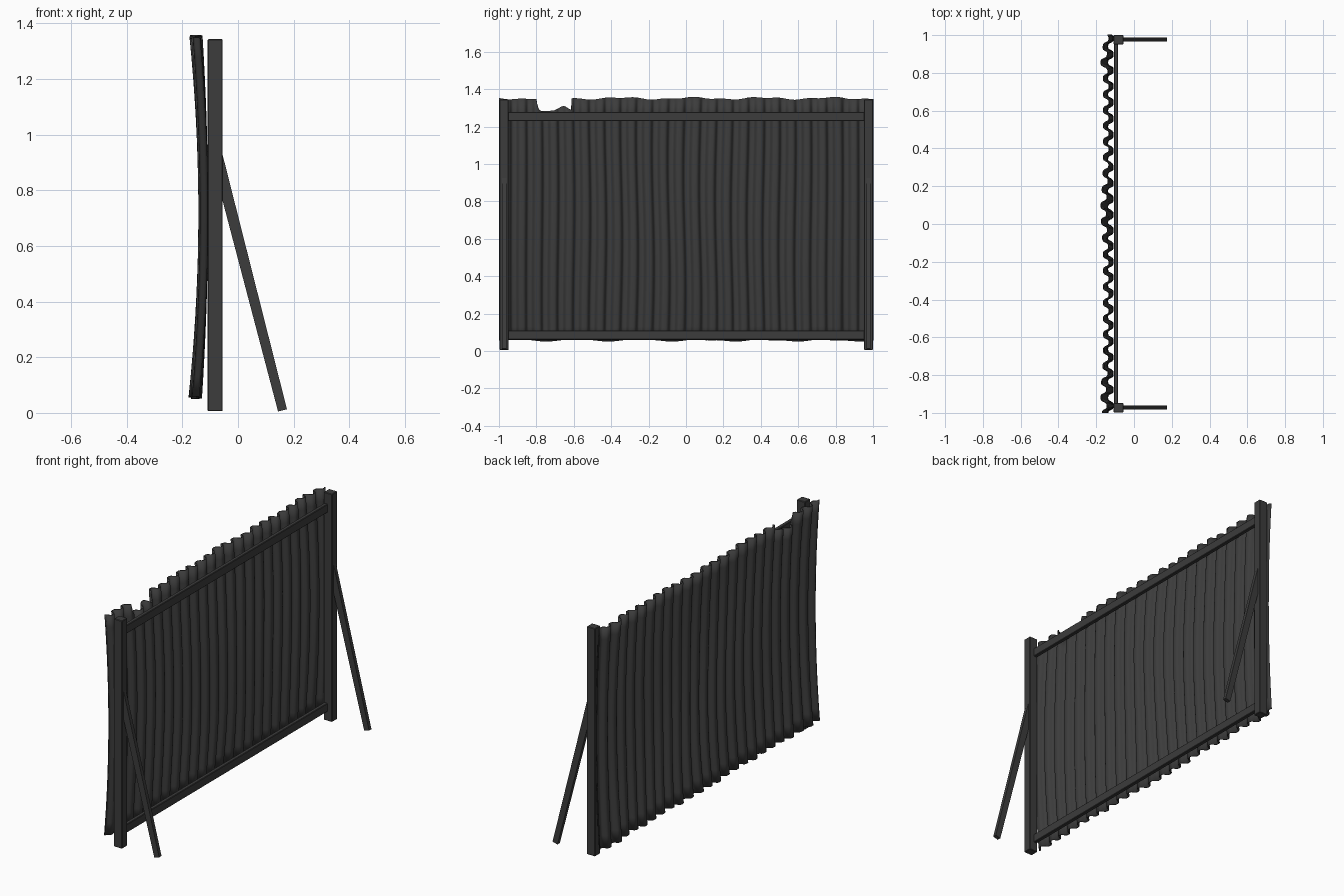
import bpy, bmesh, math
from mathutils import Vector

if "Cube" in bpy.data.objects:
    bpy.data.objects.remove(bpy.data.objects["Cube"])

dark = bpy.data.materials.new("dark_metal")
dark.diffuse_color = (0.045, 0.045, 0.045, 1)
dark.use_nodes = True
dark.node_tree.nodes["Principled BSDF"].inputs["Base Color"].default_value = dark.diffuse_color


def finish(name, bm):
    bmesh.ops.recalc_face_normals(bm, faces=bm.faces)
    me = bpy.data.meshes.new(name)
    bm.to_mesh(me)
    bm.free()
    me.materials.append(dark)
    ob = bpy.data.objects.new(name, me)
    bpy.context.collection.objects.link(ob)
    return ob


def box(name, lo, hi, bevel=0.003):
    bm = bmesh.new()
    bmesh.ops.create_cube(bm, size=1)
    lo, hi = Vector(lo), Vector(hi)
    for v in bm.verts:
        v.co = Vector([(lo[i] + hi[i]) / 2 + v.co[i] * (hi[i] - lo[i]) for i in range(3)])
    ob = finish(name, bm)
    mod = ob.modifiers.new("edge", 'BEVEL')
    mod.width, mod.segments = bevel, 1
    return ob


# Posts and their slanted braces
def brace(name, y):
    top, foot = Vector((-0.075, 0, 0.92)), Vector((0.16, 0, 0.009))
    d = (foot - top).normalized()
    side = Vector((-d.z, 0, d.x))
    bm = bmesh.new()
    rings = []
    for p, w in ((top, 0.021), (foot, 0.0165)):
        rings.append([bm.verts.new(p + side * w * s + Vector((0, y + 0.011 * t, 0)))
                      for s, t in ((-1, -1), (1, -1), (1, 1), (-1, 1))])
    bm.faces.new(rings[0])
    bm.faces.new(rings[1])
    for i in range(4):
        j = (i + 1) % 4
        bm.faces.new((rings[0][i], rings[0][j], rings[1][j], rings[1][i]))
    finish(name, bm)


for label, y in (("left", -0.972), ("right", 0.976)):
    box(label + "_post", (-0.109, y - 0.025, 0.006), (-0.055, y + 0.024, 1.344))
    brace(label + "_brace", y)

# Horizontal rails
for label, z in (("lower", 0.06), ("upper", 1.229)):
    box(label + "_rail", (-0.107, -0.955, z), (-0.084, 0.96, z + 0.05))


# Corrugated sheet: bowed in z, ribbed in y, ragged at top and bottom
def top_edge(y):
    if -0.80 < y < -0.605:
        t = (y + 0.80) / 0.195
        drop = 0.06 * max(0, 1 - t / 0.12) ** 2
        return 1.284 + drop + 0.025 * math.exp(-((t - 0.75) / 0.17) ** 2)
    return 1.351 + 0.005 * math.sin(17 * y + 1) + 0.003 * math.sin(41 * y)


def bottom_edge(y):
    return 0.056 + 0.004 * math.sin(19 * y) + 0.002 * math.sin(37 * y + 1)


def sheet_x(y, z):
    rib = math.cos(2 * math.pi * (y - 0.01) / 0.0845)
    rib = math.tanh(2 * rib) / math.tanh(2)
    extra = sum(math.exp(-((y - c) / w) ** 2) for c, w in ((0.07, 0.13), (-0.9, 0.11), (0.86, 0.05)))
    bow = (0.021 + 0.013 * extra) * ((z - 0.72) / 0.65) ** 2
    return -0.125 - 0.0145 * rib - bow


bm = bmesh.new()
cols, rows = 400, 18
grid = []
for i in range(cols + 1):
    y = -1 + 2 * i / cols
    z0, z1 = bottom_edge(y), top_edge(y)
    line = []
    for k in range(rows + 1):
        z = z0 + (z1 - z0) * k / rows
        sway = 0.006 * math.sin(5 * z + 4 * y) * (1 - y * y)
        line.append(bm.verts.new((sheet_x(y, z), y + sway, z)))
    grid.append(line)
for i in range(cols):
    for k in range(rows):
        bm.faces.new((grid[i][k], grid[i + 1][k], grid[i + 1][k + 1], grid[i][k + 1]))
sheet = finish("corrugated_sheet", bm)
mod = sheet.modifiers.new("thickness", 'SOLIDIFY')
mod.thickness, mod.offset = 0.006, 0
bpy.context.view_layer.objects.active = sheet
sheet.select_set(True)
bpy.ops.object.shade_smooth_by_angle(angle=math.radians(40))
